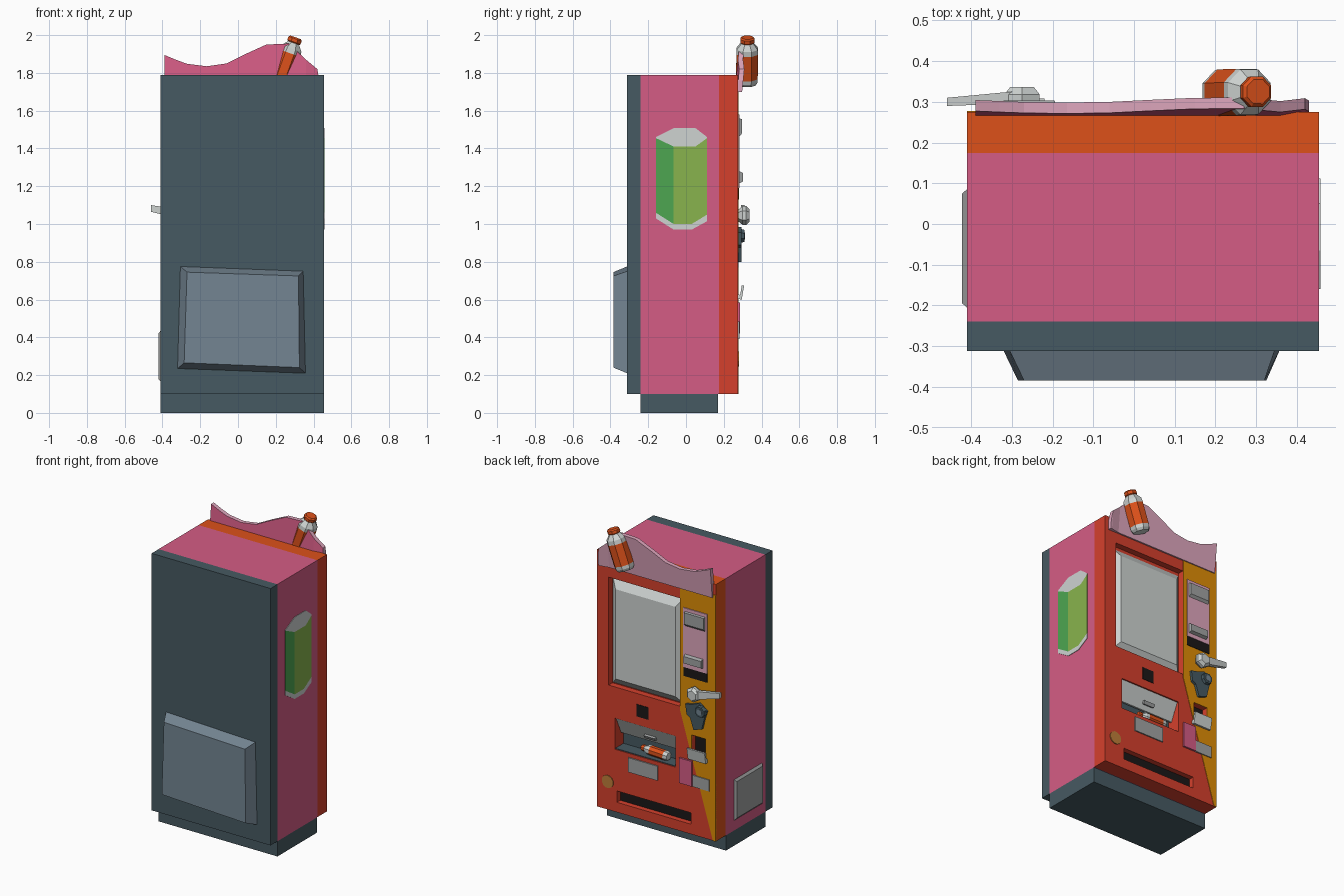
import bpy, bmesh, math
from mathutils import Vector

if "Cube" in bpy.data.objects:
    bpy.data.objects.remove(bpy.data.objects["Cube"])


def mat(name, r, g, b):
    m = bpy.data.materials.new(name)
    m.diffuse_color = [(c / 255) ** 2.2 for c in (r, g, b)] + [1]
    m.use_nodes = True
    m.node_tree.nodes["Principled BSDF"].inputs["Base Color"].default_value = m.diffuse_color
    return m


SLATE = mat("slate", 72, 90, 98)
STEEL = mat("steel_blue", 115, 132, 145)
PINK = mat("pink", 212, 93, 132)
PALE = mat("pale_pink", 222, 165, 188)
RED = mat("red", 212, 66, 48)
ORANGE = mat("orange", 220, 82, 32)
AMBER = mat("amber", 222, 140, 15)
BROWN = mat("bronze", 190, 125, 60)
BLACK = mat("black", 32, 30, 30)
GREEN = mat("green", 78, 165, 82)
LIME = mat("lime", 135, 178, 78)
LIGHT = mat("light_grey", 205, 210, 208)
GREY = mat("grey", 160, 162, 162)


def finish(name, bm, *mats):
    bmesh.ops.recalc_face_normals(bm, faces=bm.faces[:])
    me = bpy.data.meshes.new(name)
    bm.to_mesh(me)
    bm.free()
    for m in mats:
        me.materials.append(m)
    ob = bpy.data.objects.new(name, me)
    bpy.context.collection.objects.link(ob)
    return ob


def loft(name, m, axis, d0, p0, d1, p1=None):
    """Solid between two outlines; axis 'x' takes (y, z) points, 'y' takes (x, z)."""
    bm = bmesh.new()
    rings = []
    for d, pts in ((d0, p0), (d1, p1 or p0)):
        rings.append([bm.verts.new((d, a, b) if axis == 'x' else (a, d, b)) for a, b in pts])
    n = len(p0)
    for r in rings:
        bm.faces.new(r)
    for i in range(n):
        j = (i + 1) % n
        bm.faces.new((rings[0][i], rings[0][j], rings[1][j], rings[1][i]))
    return finish(name, bm, m)


def rect(a0, a1, b0, b1):
    return [(a0, b0), (a1, b0), (a1, b1), (a0, b1)]


def box(name, m, x0, x1, y0, y1, z0, z1):
    return loft(name, m, 'y', y0, rect(x0, x1, z0, z1), y1)


def turned(name, p0, p1, sides, profile, mats):
    """Faceted turned solid; profile rows are (radius, fraction along axis, material index)."""
    p0, p1 = Vector(p0), Vector(p1)
    q = Vector((0, 0, 1)).rotation_difference(p1 - p0)
    bm = bmesh.new()
    rings = []
    for r, t, _ in profile:
        ang = [(i + .5) * math.tau / sides for i in range(sides)]
        rings.append([bm.verts.new(p0.lerp(p1, t) + q @ Vector((r * math.cos(a), r * math.sin(a), 0)))
                      for a in ang])
    bm.faces.new(rings[0]).material_index = profile[0][2]
    bm.faces.new(rings[-1]).material_index = profile[-1][2]
    for k in range(len(rings) - 1):
        for i in range(sides):
            j = (i + 1) % sides
            f = bm.faces.new((rings[k][i], rings[k][j], rings[k + 1][j], rings[k + 1][i]))
            f.material_index = profile[k][2]
    return finish(name, bm, *mats)


# cabinet
X0, X1 = -.41, .455
box("base", SLATE, X0, X1, -.24, .17, 0, .1)
box("back_shell", SLATE, X0, X1, -.312, -.24, .1, 1.79)
box("cabinet", PINK, X0, X1, -.24, .175, .1, 1.79)
loft("rear_housing", STEEL, 'y', -.312, [(-.32, .235), (.357, .21), (.345, .75), (-.305, .775)],
     -.385, [(-.285, .265), (.325, .24), (.32, .725), (-.27, .745)])
loft("side_vent", GREY, 'x', -.405, rect(-.21, .09, .16, .44), -.422, rect(-.195, .075, .18, .42))

# door with recesses, amber panel over one side
door = box("door", RED, X0, X1, .175, .275, .1, 1.79)
door.data.materials.append(ORANGE)
for p in door.data.polygons:
    if p.normal.z > .5 or p.normal.x < -.5:
        p.material_index = 1
amber = loft("amber_panel", AMBER, 'y', .27,
             [(-.15, 1.72), (-.15, .9), (-.39, .1), (X0, .1), (X0, 1.72)], .278)
recesses = [("screen", -.15, .37, .92, 1.63, .235), ("dispenser", -.115, .325, .51, .715, .18),
            ("slot", -.23, .31, .165, .24, .235), ("coin", -.335, -.235, .63, .755, .23)]
for n, a, b, c, d, depth in recesses:
    cutter = box(n + "_cutter", None, a, b, depth, .32, c, d)
    cutter.hide_render = True
    cutter.hide_viewport = False
    for ob in ([door, amber] if n == "coin" else [door]):
        mod = ob.modifiers.new(n, 'BOOLEAN')
        mod.operation, mod.object, mod.solver = 'DIFFERENCE', cutter, 'EXACT'
        bpy.context.view_layer.objects.active = ob
        bpy.ops.object.modifier_apply(modifier=n)
    bpy.data.objects.remove(cutter)

# screen and dark linings
loft("display_glass", LIGHT, 'y', .235, rect(-.145, .365, .925, 1.61), .268, rect(-.11, .325, .97, 1.56))
box("slot_lining", BLACK, -.23, .31, .235, .24, .165, .24)
box("coin_lining", BLACK, -.335, -.235, .23, .236, .63, .755)
box("dispenser_lining", SLATE, -.115, .325, .18, .185, .51, .715)
box("dispenser_floor", SLATE, -.115, .325, .18, .27, .51, .515)
box("reader_window", BLACK, .08, .165, .27, .278, .77, .85)

# dispenser flap swung inwards, with its handle
loft("dispenser_flap", LIGHT, 'x', -.11, [(.27, .712), (.258, .712), (.205, .60), (.217, .60)], .32)
loft("flap_handle", GREY, 'x', .05, [(.24, .65), (.255, .645), (.245, .625), (.23, .63)], .13)

# signs and cards on the door
box("label_plate", GREY, .01, .225, .27, .283, .39, .485)
box("pink_card", PINK, -.24, -.15, .27, .287, .42, .585)
box("grey_card", GREY, -.365, -.245, .27, .284, .42, .495)
turned("round_badge", (.376, .27, .285), (.376, .28, .285), 12, [(.042, 0, 0), (.042, 1, 0)], [BROWN])

# payment panel
box("payment_panel", PALE, -.35, -.178, .27, .284, 1.19, 1.58)
box("payment_window", BLACK, -.35, -.178, .27, .281, 1.13, 1.19)
loft("note_slot", GREY, 'y', .28, rect(-.34, -.19, 1.46, 1.56), .297, rect(-.335, -.195, 1.48, 1.555))
loft("card_slot", GREY, 'y', .28, rect(-.325, -.19, 1.215, 1.28), .303, rect(-.32, -.195, 1.225, 1.27))

# lever, lock and coin cup
turned("lever_hub", (-.275, .275, 1.045), (-.275, .337, 1.045), 6,
       [(.03, 0, 0), (.05, .4, 0), (.05, .7, 0), (.033, 1, 0)], [LIGHT])
loft("lever_arm", LIGHT, 'x', -.27, rect(.297, .328, 1.015, 1.07), -.46, rect(.29, .31, 1.065, 1.1))
loft("lock_plate", SLATE, 'y', .275,
     [(-.2, .955), (-.245, .965), (-.3, .985), (-.355, .945), (-.34, .9),
      (-.32, .82), (-.26, .80), (-.235, .875), (-.21, .89)], .294)
turned("lock_ring", (-.315, .29, .937), (-.315, .31, .937), 8, [(.04, 0, 0), (.034, 1, 0)], [SLATE])
turned("lock_core", (-.315, .3, .937), (-.315, .313, .937), 8, [(.02, 0, 0), (.02, 1, 0)], [STEEL])
loft("coin_cup", LIGHT, 'x', -.35, [(.24, .61), (.295, .60), (.308, .675), (.295, .675), (.287, .625), (.24, .63)], -.22)

# wavy top board, leaning forward
bm = bmesh.new()
cols = []
wave = [(-.39, 1.895), (-.33, 1.87), (-.27, 1.848), (-.165, 1.835), (-.06, 1.85), (.04, 1.9), (.15, 1.95),
        (.27, 1.955), (.36, 1.87), (.42, 1.82), (.43, 1.76)]
for x, top in wave:
    push = .012 if x > .4 else 0
    row = []
    for dy, z in ((0, 1.7), (0, top), (.027, top), (.027, 1.7)):
        row.append(bm.verts.new((x, .258 + push + dy + (z - 1.7) * .1, z)))
    cols.append(row)
bm.faces.new(cols[0])
bm.faces.new(cols[-1])
for a, b in zip(cols, cols[1:]):
    for i in range(4):
        f = bm.faces.new((a[i], a[(i + 1) % 4], b[(i + 1) % 4], b[i]))
        f.material_index = 1 if i == 0 else 0
finish("top_board", bm, PALE, PINK)

# drink bottles: one on the board, one in the tray
bottle = [(.05, 0, 1), (.06, .06, 1), (.062, .14, 0), (.062, .66, 1), (.06, .76, 1),
          (.034, .88, 0), (.04, .9, 0), (.04, .97, 0), (.032, 1, 0)]
turned("board_bottle", (.215, .322, 1.74), (.305, .325, 1.988), 8, bottle, [ORANGE, LIGHT])
turned("tray_bottle", (-.04, .235, .545), (.16, .228, .55), 8,
       [(r * .5, t, m) for r, t, m in bottle], [ORANGE, LIGHT])

# flat can picture on the side
upper = [(-.16, 1.455), (-.065, 1.41), (.05, 1.41), (.112, 1.455)]
lower = [(-.16, 1.06), (-.065, 1.0), (.03, 1.0), (.112, 1.05)]
for name, m, pts in (
        ("can_side_dark", GREEN, upper[:2] + lower[1::-1]),
        ("can_side_bright", LIME, upper[1:] + lower[:0:-1]),
        ("can_lid", LIGHT, upper + [(.112, 1.46), (.05, 1.508), (-.065, 1.508), (-.16, 1.46)]),
        ("can_bottom", LIGHT, lower + [(.112, 1.015), (.03, .97), (-.065, .97), (-.16, 1.03)])):
    loft(name, m, 'x', .45, pts, .458)
